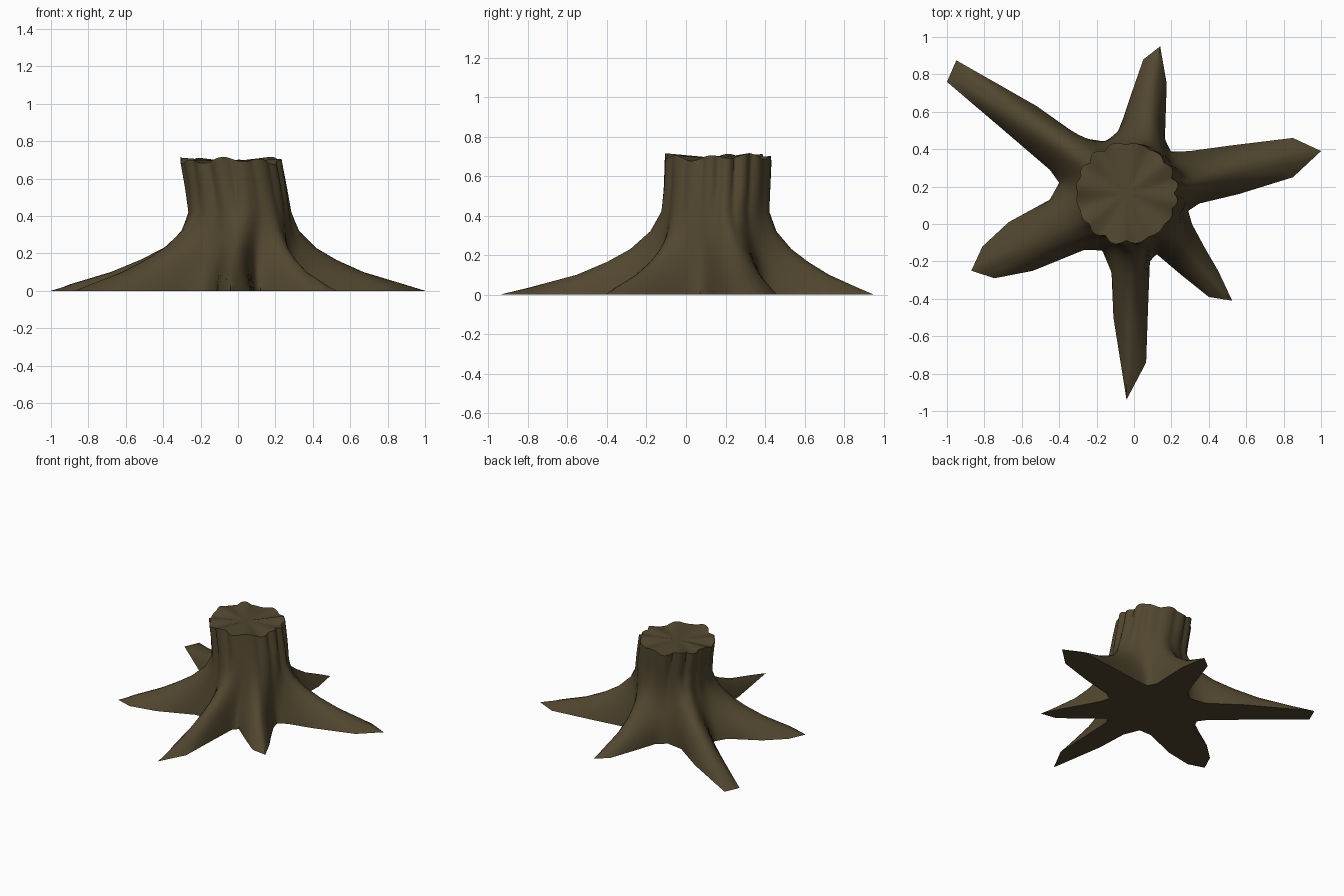
import bpy, bmesh, math
from mathutils import Vector

if "Cube" in bpy.data.objects:
    bpy.data.objects.remove(bpy.data.objects["Cube"])

CX, CY = -0.04, 0.165

# ground outline: one list per root, counter-clockwise, each starting at the valley before it
ROOTS = [
    [(.29, .07), (.35, .11), (.56, .16), (.85, .25), (1.0, .39), (.85, .46), (.52, .42), (.30, .39)],
    [(.20, .385), (.165, .45), (.175, .75), (.14, .95), (.05, .88), (-.02, .68), (-.08, .50)],
    [(-.15, .44), (-.28, .46), (-.52, .63), (-.95, .875), (-1.0, .76), (-.66, .47), (-.45, .29)],
    [(-.40, .22), (-.45, .13), (-.67, .01), (-.81, -.12), (-.87, -.25), (-.745, -.29), (-.54, -.25), (-.27, -.14)],
    [(-.17, -.14), (-.12, -.26), (-.11, -.5), (-.04, -.94), (.065, -.74), (.075, -.45), (.085, -.2)],
    [(.12, -.16), (.25, -.27), (.40, -.39), (.525, -.41), (.45, -.25), (.38, -.13), (.31, 0)],
]
# height, root reach (1 = ground outline, 0 = trunk), trunk radius, trunk centre, rounding passes
LEVELS = [(0, 1, .28, CX, CY, 0), (.035, .88, .28, CX, CY, 1), (.10, .61, .28, -.03, CY, 4),
          (.165, .40, .28, -.02, .16, 5), (.23, .23, .278, -.01, .155, 5), (.32, .09, .27, 0, .15, 4),
          (.42, .02, .265, .005, .15, 2), (.55, .005, .266, -.015, .16, 0), (.69, 0, .267, CX, CY, 0)]
STEPS = 3


def angle(p):
    return math.atan2(p[1] - CY, p[0] - CX)


# pair every ground point with a trunk angle, spread evenly between the valleys
columns = []
for i, root in enumerate(ROOTS):
    nxt = ROOTS[(i + 1) % len(ROOTS)]
    a0 = angle(root[0])
    span = (angle(nxt[0]) - a0) % (2 * math.pi)
    pts = [Vector(p) for p in root + [nxt[0]]]
    n = (len(pts) - 1) * STEPS
    for k in range(n):
        j, t = divmod(k, STEPS)
        columns.append((pts[j].lerp(pts[j + 1], t / STEPS), a0 + span * k / n))
count = len(columns)


def flute(a, z):
    # uneven bark flutes that fade in towards the cut
    amp = .015 * min(1, max(0, (z - .15) / .4))
    return amp * (abs(math.sin(8 * a + .8 * math.sin(2 * a))) - .6) * (1.2 + .7 * math.sin(3 * a + 1))


bm = bmesh.new()
rings = []
for z, reach, radius, cx, cy, passes in LEVELS:
    pts = []
    for ground, a in columns:
        d = Vector((math.cos(a), math.sin(a)))
        pts.append((Vector((cx, cy)) + d * (radius + flute(a, z))).lerp(ground, reach))
    for _ in range(passes):         # round the root backs
        pts = [(pts[k - 1] + 2 * pts[k] + pts[(k + 1) % count]) / 4 for k in range(count)]
    ring = []
    for p, (_, a) in zip(pts, columns):
        h = z
        if z == LEVELS[-1][0]:      # uneven cut rim
            h += .006 + .012 * math.sin(8 * a + 2.8) + .008 * math.sin(3 * a)
        ring.append(bm.verts.new((p.x, p.y, h)))
    rings.append(ring)

for lo, hi in zip(rings, rings[1:]):
    for k in range(count):
        m = (k + 1) % count
        bm.faces.new((lo[k], lo[m], hi[m], hi[k]))

# cut top as a fan, flat underside
centre = bm.verts.new((CX, CY, .69))
for k in range(count):
    bm.faces.new((rings[-1][k], rings[-1][(k + 1) % count], centre))
base = bm.faces.new(list(reversed(rings[0])))
bmesh.ops.triangulate(bm, faces=[base])
bmesh.ops.recalc_face_normals(bm, faces=bm.faces)

mesh = bpy.data.meshes.new("tree_stump")
bm.to_mesh(mesh)
bm.free()
stump = bpy.data.objects.new("tree_stump", mesh)
bpy.context.collection.objects.link(stump)

bark = bpy.data.materials.new("dark_bark_brown")
bark.diffuse_color = (.083, .062, .029, 1)
bark.use_nodes = True
bark.node_tree.nodes["Principled BSDF"].inputs["Base Color"].default_value = bark.diffuse_color
mesh.materials.append(bark)

bpy.context.view_layer.objects.active = stump
stump.select_set(True)
bpy.ops.object.shade_smooth_by_angle(angle=math.radians(55))
